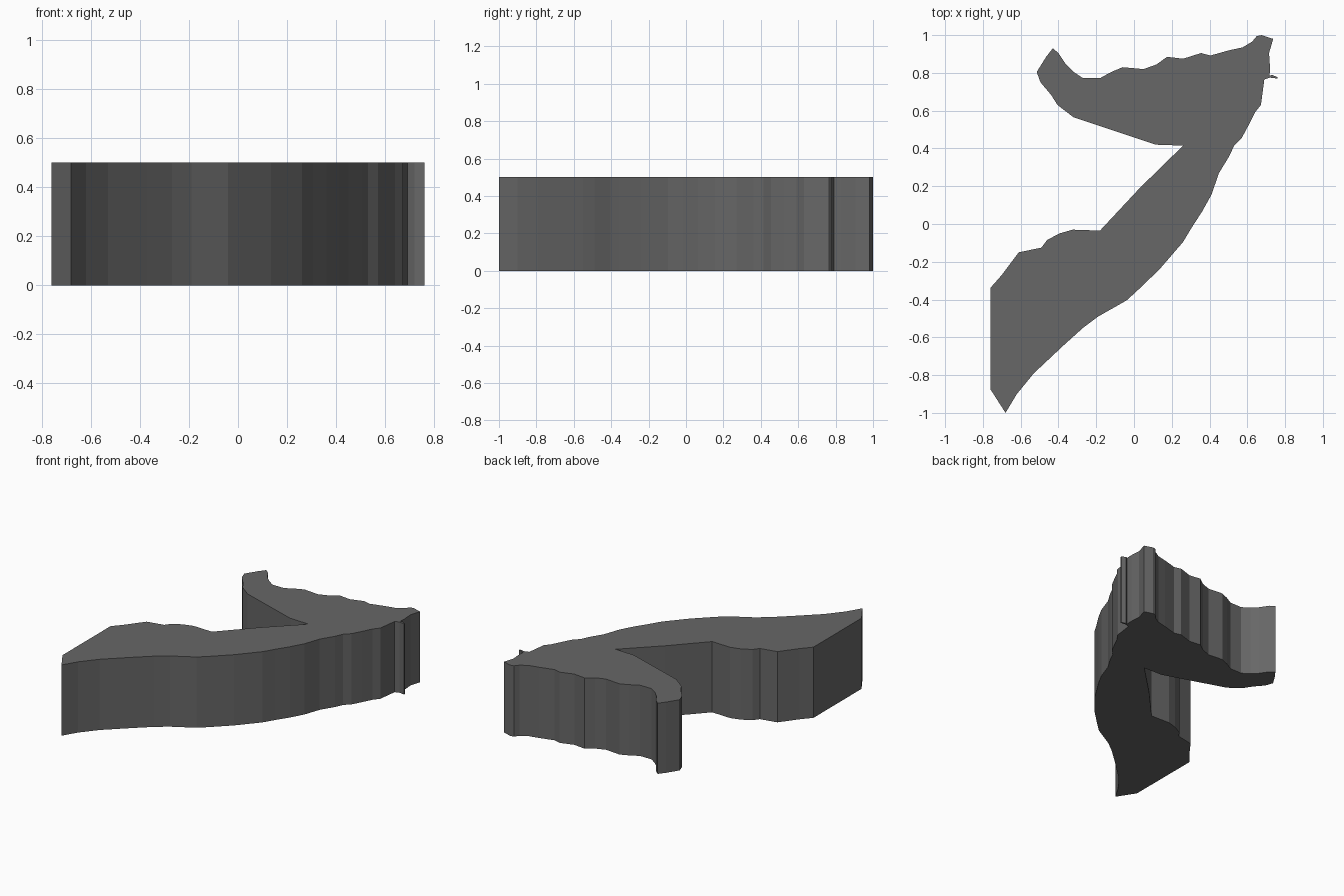
import bpy, bmesh

HEIGHT = 0.5

# Outer long edge, from the south tip up to the north-east
east_edge = [
    (-.68, -1), (-.62, -.9), (-.53, -.79), (-.37, -.64), (-.27, -.55),
    (-.19, -.49), (-.04, -.405), (.01, -.36), (.135, -.24), (.26, -.095),
    (.305, -.02), (.36, .065), (.41, .155), (.45, .27), (.505, .36),
    (.53, .415), (.57, .455), (.605, .52), (.64, .59), (.672, .63),
    (.69, .765)]
# Small spur and the north-east corner
corner = [
    (.72, .775), (.76, .77), (.76, .777), (.73, .79), (.718, .785),
    (.72, .83), (.715, .905), (.737, .98), (.675, 1), (.65, .995)]
# Wavy upper edge running west to the pointed tip
north_edge = [
    (.625, .965), (.575, .935), (.505, .92), (.405, .892), (.355, .905),
    (.26, .875), (.175, .885), (.12, .845), (.05, .82), (-.06, .83),
    (-.12, .805), (-.18, .772), (-.27, .772), (-.32, .805), (-.36, .845),
    (-.4, .905), (-.43, .93)]
# Inner side: back along the arm, into the notch and down the west side
inner_edge = [
    (-.465, .885), (-.515, .805), (-.495, .75), (-.44, .685), (-.405, .63),
    (-.32, .565), (.115, .42), (.26, .415), (.03, .19), (-.18, -.035),
    (-.325, -.03), (-.395, -.05), (-.46, -.085), (-.49, -.125),
    (-.61, -.15), (-.7, -.27), (-.76, -.338), (-.76, -.875)]

# Extrude the closed outline into a flat slab
bm = bmesh.new()
outline = east_edge + corner + north_edge + inner_edge
base = bm.faces.new([bm.verts.new((x, y, 0)) for x, y in outline])
top = bmesh.ops.extrude_face_region(bm, geom=[base], use_keep_orig=True)["geom"]
bmesh.ops.translate(bm, vec=(0, 0, HEIGHT),
                    verts=[v for v in top if isinstance(v, bmesh.types.BMVert)])
bmesh.ops.recalc_face_normals(bm, faces=bm.faces)
mesh = bpy.data.meshes.new("map_slab")
bm.to_mesh(mesh)
bm.free()
slab = bpy.data.objects.new("map_slab", mesh)
bpy.context.collection.objects.link(slab)

# Dark grey colour
dark = bpy.data.materials.new("dark_grey")
dark.diffuse_color = (.135, .135, .135, 1)
mesh.materials.append(dark)
